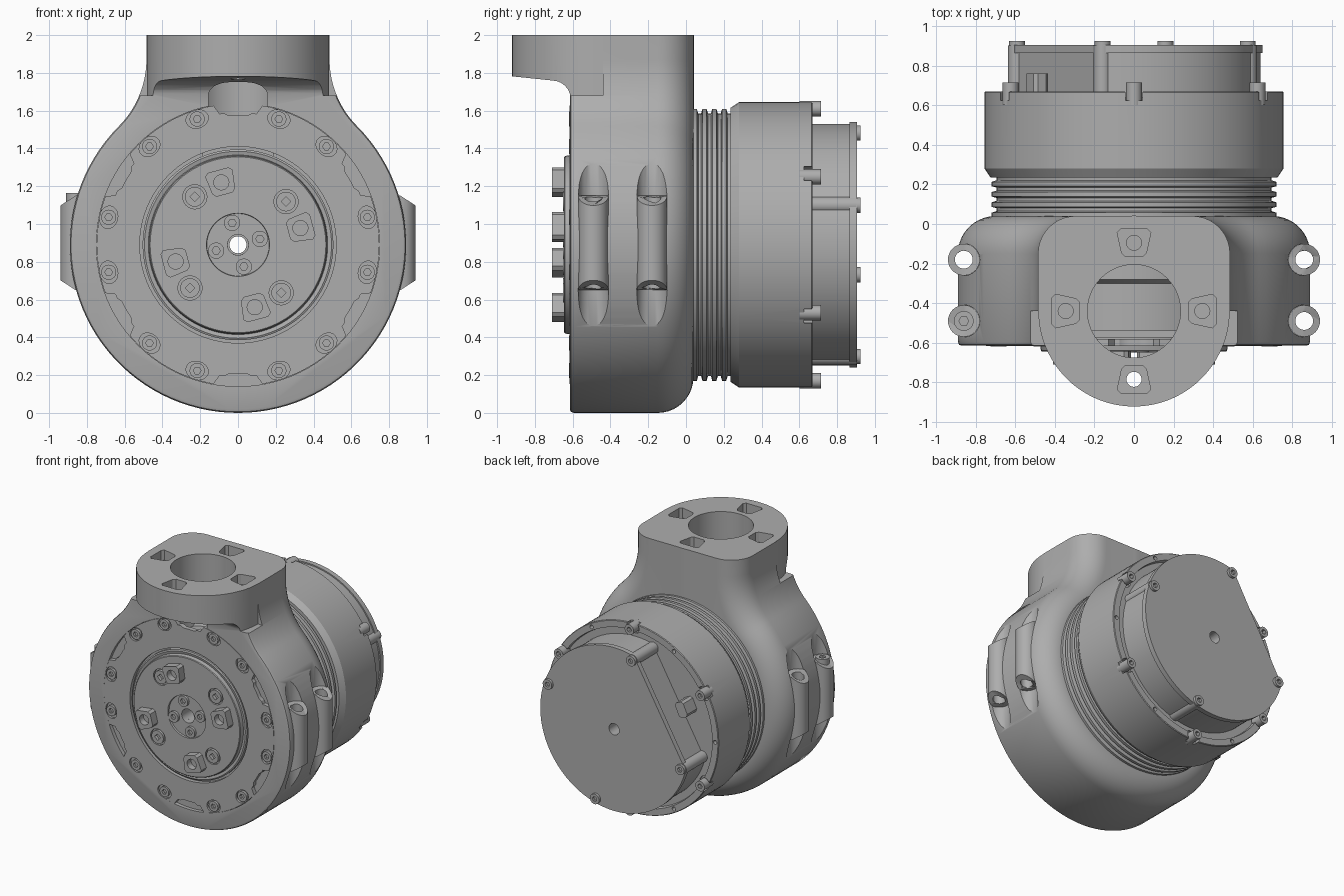
import bpy, bmesh
from math import sin, cos, pi, radians, hypot, atan2

old = bpy.data.objects.get("Cube")
if old:
    bpy.data.objects.remove(old, do_unlink=True)

grey = bpy.data.materials.new("machined grey")
grey.use_nodes = True
GREY = (0.42, 0.42, 0.42, 1)
grey.diffuse_color = GREY
grey.node_tree.nodes["Principled BSDF"].inputs["Base Color"].default_value = GREY

CZ = 0.89          # height of the main axis
NY = -0.44         # y of the top flange axis
parts = []


def finish(name, bm, keep=True):
    bmesh.ops.recalc_face_normals(bm, faces=bm.faces)
    me = bpy.data.meshes.new(name)
    bm.to_mesh(me)
    bm.free()
    me.materials.append(grey)
    ob = bpy.data.objects.new(name, me)
    bpy.context.collection.objects.link(ob)
    if keep:
        parts.append(ob)
    return ob


def loft(name, rings, keep=True, closed=False):
    """Skin a list of equally long vertex rings."""
    bm = bmesh.new()
    vs = [[bm.verts.new(p) for p in r] for r in rings]
    n = len(vs[0])
    pairs = list(zip(vs, vs[1:])) + ([(vs[-1], vs[0])] if closed else [])
    for a, b in pairs:
        for i in range(n):
            j = (i + 1) % n
            bm.faces.new((a[i], a[j], b[j], b[i]))
    if not closed:
        bm.faces.new(vs[0])
        bm.faces.new(vs[-1])
    return finish(name, bm, keep)


def prism(name, pts, lo, hi, axis="Y", keep=True):
    place = {"X": lambda u, v, w: (w, u, v), "Y": lambda u, v, w: (u, w, v),
             "Z": lambda u, v, w: (u, v, w)}[axis]
    return loft(name, [[place(u, v, w) for u, v in pts] for w in (lo, hi)], keep)


def circle(u, v, r, n=32, stretch=1, turn=0):
    out = []
    for i in range(n):
        a = 2 * pi * i / n
        p, q = r * cos(a), r * stretch * sin(a)
        out.append((u + p * cos(turn) - q * sin(turn), v + p * sin(turn) + q * cos(turn)))
    return out


def lathe(name, profile, n=96, keep=True):
    rings = [[(r * cos(2 * pi * i / n), y, CZ + r * sin(2 * pi * i / n)) for i in range(n)]
             for r, y in profile]
    return loft(name, rings, keep, closed=True)


def combine(ob, tool, how="DIFFERENCE"):
    mod = ob.modifiers.new("bool", "BOOLEAN")
    mod.operation, mod.solver, mod.object = how, "EXACT", tool
    bpy.context.view_layer.objects.active = ob
    bpy.ops.object.modifier_apply(modifier=mod.name)
    bpy.data.objects.remove(tool, do_unlink=True)


def cut(ob, pts, lo, hi, axis="Y"):
    combine(ob, prism("cutter", pts, lo, hi, axis, False))


def polar(r, deg, v0=CZ):
    return r * cos(radians(deg)), v0 + r * sin(radians(deg))


def keystone(r, deg, v0, half, wide, narrow):
    """Trapezoid with clipped corners, wider on the outside."""
    a, c = radians(deg), 0.018
    loc = [(half, wide - c), (half - c, wide), (-half + c, narrow), (-half, narrow - c)]
    loc += [(p, -q) for p, q in reversed(loc)]
    return [((r + p) * cos(a) - q * sin(a), v0 + (r + p) * sin(a) + q * cos(a)) for p, q in loc]


def screw(name, x, z, base, top, r, sides=6):
    ob = prism(name, circle(x, z, r, 24), base, top)
    d = 0.03 if top > base else -0.03
    cut(ob, circle(x, z, r * 0.5, sides), top - d, top + d)


# Housing: round body flowing into a neck, with a large rounded back edge
R, NX, F = 0.89, 0.485, 0.5
dz = ((R + F) ** 2 - (NX + F) ** 2) ** 0.5
tang = atan2(dz, NX + F)
half = []
for i in range(41):
    a = -pi / 2 + (tang + pi / 2) * i / 40
    half.append((R * cos(a), CZ + R * sin(a), cos(a), sin(a)))
for i in range(1, 15):
    a = tang * (1 - i / 14)
    half.append((NX + F - F * cos(a), CZ + dz - F * sin(a), cos(a), sin(a)))
half.append((NX, 2.0, 1, 0))
outline = half + [(-x, z, -nx, nz) for x, z, nx, nz in reversed(half[1:])]
steps = [(-0.615, 0.02), (-0.61, 0.006), (-0.595, 0)]
steps += [(-0.15 + 0.19 * sin(k * pi / 20), 0.19 * (1 - cos(k * pi / 20))) for k in range(11)]
housing = loft("housing", [[(x - o * nx, y, z - o * nz) for x, z, nx, nz in outline]
                           for y, o in steps])

# Top flange with a curved underside
flange = prism("flange", circle(0, NY, 0.482, 96), 1.6, 2.0, "Z", False)
under = [(-0.61, 1.5), (-0.61, 1.66)]
under += [(-0.71 + 0.1 * cos(k * pi / 12), 1.66 + 0.1 * sin(k * pi / 12)) for k in range(1, 7)]
cut(flange, under + [(-1, 1.79), (-1, 1.5)], -1, 1, "X")
combine(housing, flange, "UNION")
arc = [(0.483 * cos(-pi * k / 48), NY + 0.483 * sin(-pi * k / 48)) for k in range(49)]
cut(housing, arc + [(-0.7, NY), (-0.7, -1), (0.7, -1), (0.7, NY)], 1.68, 2.1, "Z")

# Side bolt columns with counterbores above and below
for sx in (-1, 1):
    for y in (-0.18, -0.49):
        c = circle(sx * 0.86, y, 0.081)
        cut(housing, c, 1.14, 1.7, "Z")
        cut(housing, c, 0.1, 0.66, "Z")
        col = prism("column", circle(sx * 0.86, y, 0.08), 0.65, 1.15, "Z", False)
        for v in col.data.vertices:
            slope = 0.65 * max(0, abs(v.co.x) - 0.86)
            v.co.z += slope if v.co.z < CZ else -slope
        combine(housing, col, "UNION")
        cut(housing, circle(sx * 0.86, y, 0.045), 0.3, 1.5, "Z")
bolt = prism("side_bolt", circle(-0.86, -0.49, 0.05), 0.8, 1.165, "Z")
cut(bolt, circle(-0.86, -0.49, 0.025, 6), 1.1, 1.2, "Z")

# Bore, key pockets, axis hole and front recess
cut(housing, circle(0, NY, 0.235, 64), 1.3, 2.1, "Z")
for k in range(4):
    deg = 90 * k
    cut(housing, keystone(0.345, deg, NY, 0.07, 0.085, 0.062), 1.92, 2.1, "Z")
    cut(housing, circle(*polar(0.345, deg, NY), 0.038, 24), 1.6 if k == 3 else 1.85, 2.1, "Z")
cut(housing, circle(0, CZ, 0.055), -1, 1)
cut(housing, circle(0, CZ, 0.75, 96), -0.8, -0.585)
lathe("inner_sleeve", [(0.5, -0.54), (0.57, -0.54), (0.57, -0.3), (0.6, -0.28),
                       (0.6, 0), (0.5, 0)])

# Notched front ring with pocketed screws
rim = []
for i in range(180):
    d = abs((2 * i + 30) % 60 - 30)      # angle from the nearest screw pair
    notch = abs(30 - d)
    r = 0.748 if notch > 9 else 0.70 if notch > 5 else 0.685
    rim.append(polar(r, 2 * i))
ring = prism("front_ring", rim, -0.58, -0.617)
cut(ring, circle(0, CZ, 0.52, 96), -0.8, 0)
for k in range(6):
    for off in (-12, 12):
        deg = 60 * k + off
        x, z = polar(0.70, deg)
        cut(ring, circle(x, z, 0.048, 24, 1.25, radians(deg)), -0.7, -0.6)
        screw("ring_screw", x, z, -0.59, -0.62, 0.04)

# Output disc with drive keys, screws and hub
disc = lathe("output_disc", [(0.055, -0.57), (0.505, -0.57), (0.505, -0.61), (0.495, -0.615),
                             (0.475, -0.61), (0.47, -0.64), (0.465, -0.645), (0.167, -0.645),
                             (0.165, -0.63), (0.055, -0.63)])
for k in range(4):
    deg = 15 + 90 * k
    key = prism("drive_key", keystone(0.342, deg, CZ, 0.067, 0.075, 0.062), -0.63, -0.71)
    cut(key, circle(*polar(0.342, deg), 0.04, 24), -0.8, -0.66)
    x, z = polar(0.342, deg + 27)
    cut(disc, circle(x, z, 0.064), -0.7, -0.625)
    screw("disc_screw", x, z, -0.61, -0.65, 0.052, 4)
    x, z = polar(0.12, deg)
    screw("hub_screw", x, z, -0.61, -0.65, 0.043)

# Ribbed collar behind the housing
ribs = [(0.055, 0.0), (0.72, 0.0)]
for k in range(4):
    y = 0.035 + 0.052 * k
    ribs += [(0.72, y), (0.72, y + 0.022), (0.695, y + 0.03), (0.695, y + 0.045)]
lathe("ribbed_collar", ribs + [(0.70, 0.25), (0.055, 0.25)])

# Motor drum with a channel around its back face
drum = lathe("motor_drum", [(0.055, 0.235), (0.725, 0.235), (0.755, 0.28), (0.755, 0.665),
                            (0.75, 0.67), (0.70, 0.67), (0.695, 0.64), (0.055, 0.64)])
for k in range(6):
    x, z = polar(0.72, 30 + 60 * k)
    cut(drum, circle(x, z, 0.055, 24), 0.625, 0.8)
    screw("drum_screw", x, z, 0.6, 0.715, 0.04)
    cut(drum, circle(*polar(0.725, 60 * k), 0.016, 12), 0.62, 0.8)


# Rear cover with one flat side, lid, corner lugs and screws
def flat_circle(r, chord):
    out = []
    for i in range(144):
        a = 2.5 * i
        c = cos(radians(a - 150))
        out.append(polar(min(r, chord / c) if c > 0.1 else r, a))
    return out


for name, r, chord, lo, hi in (("rear_cover", 0.64, 0.445, 0.6, 0.87),
                               ("rear_lid", 0.65, 0.465, 0.865, 0.905)):
    ob = prism(name, flat_circle(r, chord), lo, hi)
    cut(ob, circle(0, CZ, 0.045), 0.5, 1)
for k in range(4):
    x, z = polar(0.612, 14 + 90 * k + (1 if k else 6))
    screw("lid_screw", x, z, 0.85, 0.925, 0.04)
    prism("lid_lug", circle(x, z, 0.045), 0.63, 0.903)
x, z = polar(0.56, 155)
prism("connector", keystone(0.54, 155, CZ, 0.04, 0.06, 0.06), 0.63, 0.76)

for ob in bpy.context.view_layer.objects:
    ob.select_set(ob in parts)
bpy.context.view_layer.objects.active = housing
bpy.ops.object.shade_smooth_by_angle(angle=radians(32))
